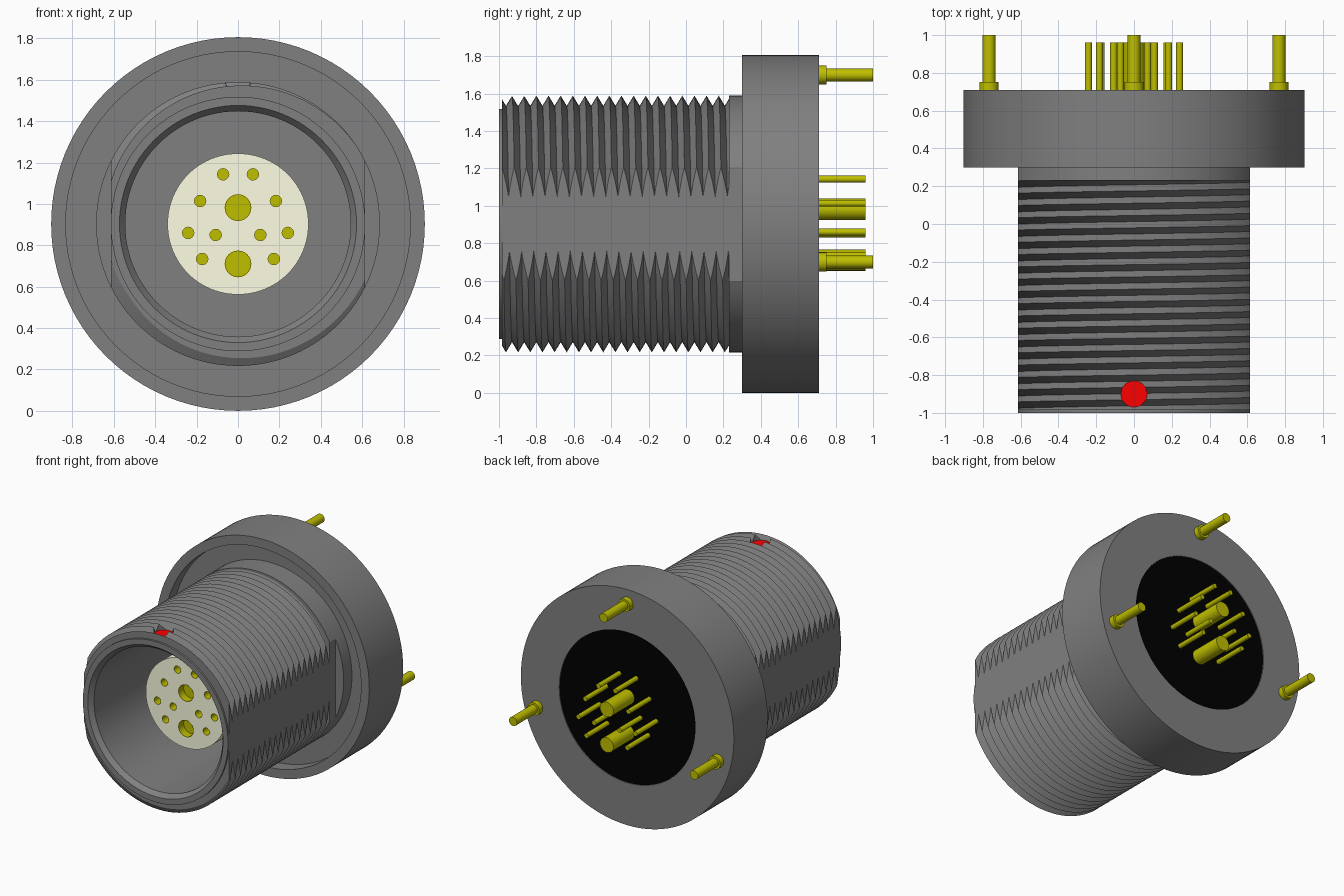
import bpy, bmesh
from math import pi, sin, cos

if "Cube" in bpy.data.objects:
    bpy.data.objects.remove(bpy.data.objects["Cube"])

CZ = 0.903                     # height of the connector axis
PITCH, T0, T1 = 0.065, -0.985, 0.23
ROOT, CREST = 0.632, 0.686


def material(name, rgb):
    m = bpy.data.materials.new(name)
    m.diffuse_color = (*rgb, 1)
    m.use_nodes = True
    m.node_tree.nodes["Principled BSDF"].inputs["Base Color"].default_value = m.diffuse_color
    return m


grey = material("dark_grey", (0.215, 0.215, 0.215))
gold = material("gold", (0.52, 0.52, 0.0))
cream = material("cream", (1.0, 1.0, 0.78))
black = material("black", (0.0, 0.0, 0.0))
red = material("red", (1.0, 0.0, 0.0))


def smooth(ob):
    bpy.ops.object.select_all(action='DESELECT')
    ob.select_set(True)
    bpy.context.view_layer.objects.active = ob
    bpy.ops.object.shade_smooth_by_angle(angle=0.35)


def lathe(name, column, n=32, x=0, z=CZ, mat=None):
    """Revolve column(angle) -> [(radius, y), ...] around an axis along y."""
    bm = bmesh.new()
    cols = []
    for i in range(n + 1):
        a = 2 * pi * i / n
        pts = column(a) if callable(column) else column
        cols.append([bm.verts.new((x + r * cos(a), y, z + r * sin(a))) for r, y in pts])
    for c, d in zip(cols, cols[1:]):
        for k in range(len(c) - 1):
            bm.faces.new((c[k], c[k + 1], d[k + 1], d[k]))
    bmesh.ops.remove_doubles(bm, verts=bm.verts, dist=2e-5)
    bmesh.ops.dissolve_degenerate(bm, edges=bm.edges, dist=1e-6)
    bmesh.ops.recalc_face_normals(bm, faces=bm.faces)
    me = bpy.data.meshes.new(name)
    bm.to_mesh(me)
    bm.free()
    ob = bpy.data.objects.new(name, me)
    bpy.context.collection.objects.link(ob)
    if mat:
        me.materials.append(mat)
    smooth(ob)
    return ob


def cut(ob, cutters):
    for c in cutters:
        c.hide_render = True
        c.data.materials.clear()
        c.data.materials.append(ob.data.materials[0])
        m = ob.modifiers.new("cut", 'BOOLEAN')
        m.operation, m.solver, m.object = 'DIFFERENCE', 'EXACT', c
        bpy.context.view_layer.objects.active = ob
        bpy.ops.object.modifier_apply(modifier=m.name)
        bpy.data.objects.remove(c)
    smooth(ob)


def upright(name, radius, z0, z1):
    bpy.ops.mesh.primitive_cylinder_add(vertices=32, radius=radius, depth=z1 - z0,
                                        location=(0, -0.9, (z0 + z1) / 2))
    ob = bpy.context.object
    ob.name = name
    return ob


# Body: bore, helical thread, grooved flange and rear pocket in one profile
def body_column(a):
    pts = [(0, 0), (0.545, 0), (0.545, -0.965), (0.573, -1), (0.615, -1), (0.615, T0)]
    start = -0.93 + PITCH / 4      # puts a crest at y = -0.93 on top
    for k in range(-4, 44):
        y = min(max(start + PITCH * (k / 2 - a / (2 * pi)), T0), T1)
        phase = ((y - start) / PITCH + a / (2 * pi)) % 1
        pts.append((ROOT + (CREST - ROOT) * abs(1 - 2 * phase), y))
    return pts + [(CREST, T1), (CREST, 0.4), (0.833, 0.4), (0.833, 0.3), (0.903, 0.3),
                  (0.903, 0.71), (0.578, 0.71), (0.578, 0.6), (0, 0.6)]


body = lathe("threaded_body", body_column, 96, mat=grey)

# Side flats and the dot's drilled seat
cutters = []
for s in (-1, 1):
    bpy.ops.mesh.primitive_cube_add(size=1, location=(s * 0.6825, -0.4, CZ))
    bpy.context.object.scale = (0.135, 1.4, 0.7)
    cutters.append(bpy.context.object)
cutters.append(upright("dot_cutter", 0.069, 1.5, 1.7))
bpy.context.view_layer.update()
cut(body, cutters)

# Red alignment dot, sunk below the thread crests
dot = upright("alignment_dot", 0.0695, 1.48, 1.537)
dot.data.materials.append(red)
smooth(dot)

# Rear potting and front insulator
lathe("rear_potting", [(0, 0.59), (0.577, 0.59), (0.577, 0.705), (0, 0.705)], 96, mat=black)
insert = lathe("insulator", [(0, 0.01), (0.341, 0.01), (0.341, -0.63), (0, -0.63)], 96, mat=cream)

# Contacts: hollow sockets at the front, solid pins at the back
side = [(0.072, 1.143), (0.183, 1.014), (0.241, 0.86), (0.108, 0.85), (0.173, 0.734)]
contacts = [(s * x, z, 0.029, 0.018) for x, z in side for s in (-1, 1)]
contacts += [(0, 0.982, 0.065, 0.057), (0, 0.71, 0.065, 0.057)]
holes = []
for x, z, rf, rb in contacts:
    w = rf * 0.96
    holes.append(lathe("hole", [(0, -0.7), (w, -0.7), (w, -0.5), (0, -0.5)], 24, x, z))
    lathe("contact", [(0, -0.57), (w * 0.99, -0.57), (w * 0.99, -0.631), (rf, -0.631), (rf, 0.3),
                      (rb, 0.3), (rb, 0.96), (0, 0.96)], 24, x, z, gold)
cut(insert, holes)

# Collared mounting pins on the flange
for x, z in ((0, 1.7), (-0.767, 0.7), (0.767, 0.7)):
    lathe("mounting_pin", [(0, 0.69), (0.05, 0.69), (0.05, 0.752), (0.034, 0.752),
                           (0.034, 1), (0, 1)], 24, x, z, gold)
